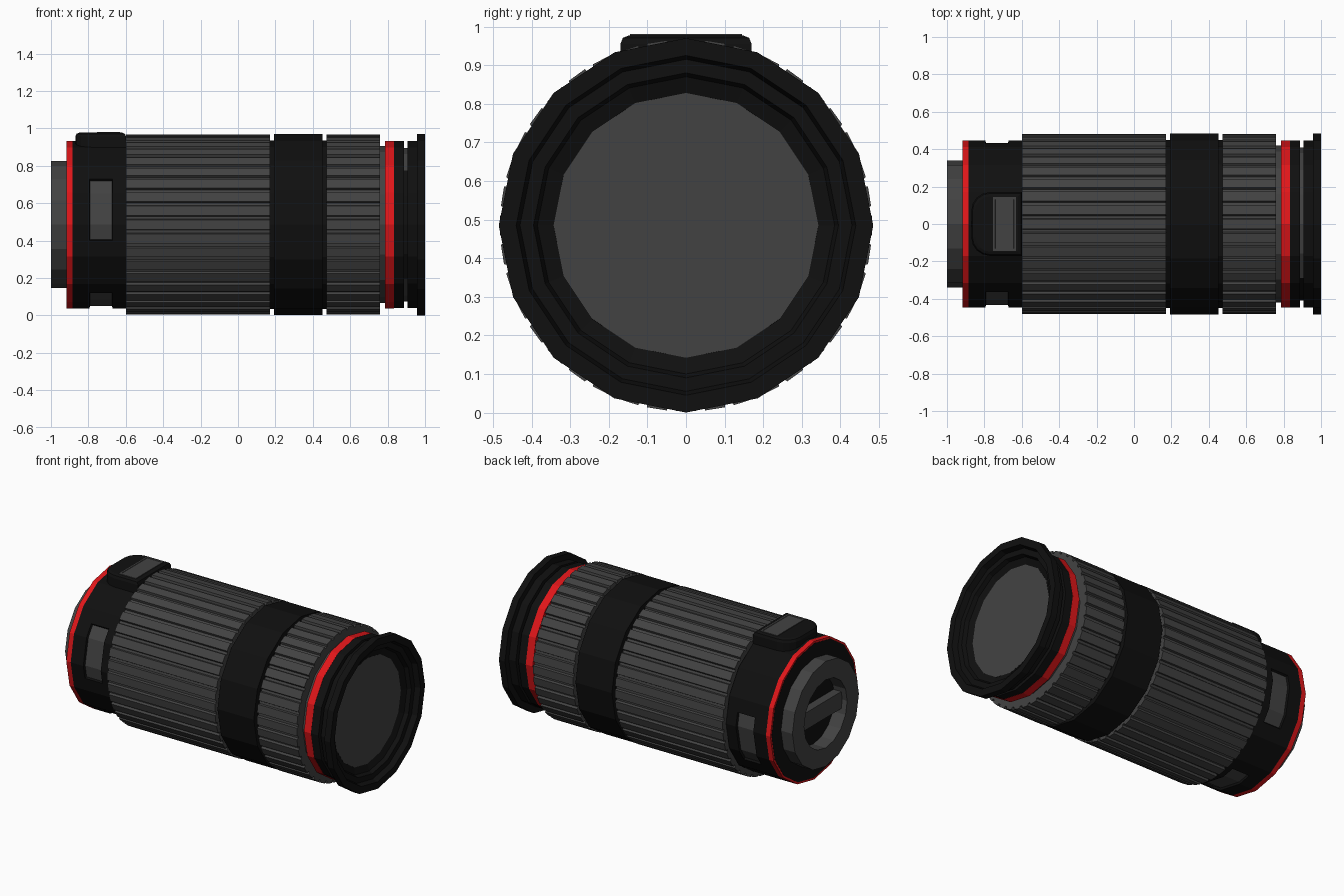
import bpy, bmesh, math
from mathutils import Matrix

if "Cube" in bpy.data.objects:
    bpy.data.objects.remove(bpy.data.objects["Cube"])

CZ = 0.485          # height of the optical axis
TAU = 2 * math.pi


def material(name, rgb):
    m = bpy.data.materials.new(name)
    m.diffuse_color = (*rgb, 1)
    m.use_nodes = True
    m.node_tree.nodes["Principled BSDF"].inputs["Base Color"].default_value = m.diffuse_color
    return m


BLACK = material("matte_black", (0.005, 0.005, 0.005))
GREY = material("rubber_grey", (0.055, 0.055, 0.055))
RED = material("accent_red", (0.75, 0.008, 0.01))


def finish(name, bm, mats):
    bmesh.ops.recalc_face_normals(bm, faces=bm.faces)
    me = bpy.data.meshes.new(name)
    bm.to_mesh(me)
    bm.free()
    for m in mats:
        me.materials.append(m)
    ob = bpy.data.objects.new(name, me)
    bpy.context.collection.objects.link(ob)
    return ob


# Cross-sections: lists of (angle, radius factor)
HEX16 = [(TAU * i / 16, 1) for i in range(16)]
HEX32 = [(TAU * i / 32, math.cos(TAU / 32) if i % 2 else 1) for i in range(32)]


def ribbed(count, depth):
    s = TAU / count
    return [((i + f) * s, k) for i in range(count)
            for f, k in ((-0.34, 1), (0.34, 1), (0.40, depth), (0.60, depth))]


def revolve_bm(profile, section=HEX16, cap_start=False, cap_end=False, close=False):
    bm = bmesh.new()
    rings = [[bm.verts.new((x, r * k * math.cos(a), CZ + r * k * math.sin(a)))
              for a, k in section] for x, r in profile]
    n = len(section)
    pairs = list(zip(rings, rings[1:])) + ([(rings[-1], rings[0])] if close else [])
    for p, q in pairs:
        for j in range(n):
            bm.faces.new((p[j], p[(j + 1) % n], q[(j + 1) % n], q[j]))
    if cap_start:
        bm.faces.new(rings[0]).material_index = 0
    if cap_end:
        bm.faces.new(rings[-1]).material_index = 1
    return bm


def revolve(name, profile, mats, **kw):
    return finish(name, revolve_bm(profile, **kw), mats)


def box_bm(lo, hi):
    bm = bmesh.new()
    size = [h - l for l, h in zip(lo, hi)]
    mid = [(h + l) / 2 for l, h in zip(lo, hi)]
    bmesh.ops.create_cube(bm, size=1, matrix=Matrix.Translation(mid) @ Matrix.Diagonal((*size, 1)))
    return bm


# Rear mount with hollow and crossbar
revolve("rear_mount", [(-0.90, 0.34), (-1.0, 0.34), (-1.0, 0.22), (-0.91, 0.22)],
        [GREY, BLACK], cap_end=True)
finish("rear_crossbar", box_bm((-0.965, -0.215, CZ - 0.055), (-0.90, 0.215, CZ + 0.055)), [GREY])
revolve("rear_plate", [(-0.918, 0.33), (-0.918, 0.435), (-0.90, 0.435)], [BLACK])
revolve("rear_red_ring", [(-0.917, 0.42), (-0.917, 0.447), (-0.885, 0.447), (-0.885, 0.42)],
        [RED], close=True)

# Rear barrel with recessed side and bottom panels, each turned by half a side
bm = revolve_bm([(-0.885, 0.447), (-0.795, 0.447), (-0.67, 0.447), (-0.59, 0.447)], section=HEX32)
bm.faces.ensure_lookup_table()
bmesh.ops.recalc_face_normals(bm, faces=bm.faces)
groups = [[bm.faces[32 + (start + i) % 32] for i in range(4)] for start in (13, 21, 29)]
for faces in groups:
    bmesh.ops.inset_region(bm, faces=faces, thickness=0.004, depth=-0.013, use_even_offset=True)
    for f in faces:
        f.material_index = 1
finish("rear_barrel", bm, [BLACK, GREY])

# Raised block on top of the rear barrel
bm = box_bm((-0.87, -0.17, 0.84), (-0.598, 0.17, 0.977))
corner = [e for e in bm.edges if all(abs(v.co.x + 0.87) < 1e-4 for v in e.verts)
          and abs(e.verts[0].co.z - e.verts[1].co.z) > 0.05]
bmesh.ops.bevel(bm, geom=corner, offset=0.1, segments=4, profile=0.5, affect='EDGES')
rim = [e for e in bm.edges if all(v.co.z > 0.97 for v in e.verts)]
bmesh.ops.bevel(bm, geom=rim, offset=0.022, segments=2, profile=0.5, affect='EDGES')
finish("top_block", bm, [BLACK])
bm = box_bm((-0.755, -0.145, 0.972), (-0.63, 0.145, 0.981))
top = [f for f in bm.faces if f.calc_center_median().z > 0.98]
bmesh.ops.inset_region(bm, faces=top, thickness=0.018, depth=0)
bmesh.ops.inset_region(bm, faces=top, thickness=0.002, depth=-0.003)
finish("top_block_plate", bm, [GREY])

# Inner core seen in the gaps between rings
revolve("inner_core", [(-0.6, 0.45), (0.7, 0.45)], [BLACK], cap_start=True)
revolve("front_neck", [(0.7, 0.42), (0.80, 0.42)], [GREY])

# Ribbed grips and the smooth ring between them
for name, x0, x1 in (("zoom_grip", -0.60, 0.172), ("focus_grip", 0.472, 0.758)):
    revolve(name, [(x0, 0.40), (x0, 0.482), (x1, 0.482), (x1, 0.40)], [GREY],
            section=ribbed(40, 0.97), close=True)
revolve("middle_ring", [(0.192, 0.44), (0.192, 0.484), (0.452, 0.484), (0.452, 0.44)],
        [BLACK], close=True)

# Front red ring and black collar
revolve("front_red_ring", [(0.785, 0.40), (0.785, 0.447), (0.835, 0.447), (0.835, 0.40)],
        [RED], close=True)
revolve("front_collar", [(0.835, 0.38), (0.835, 0.446), (0.888, 0.446), (0.888, 0.38)],
        [BLACK], close=True)

# Groove ring: grey except on the front quarter
bm = revolve_bm([(0.88, 0.41), (0.915, 0.41)])
for f in bm.faces:
    c = f.calc_center_median()
    f.material_index = 0 if -c.y > abs(c.z - CZ) else 1
finish("groove_ring", bm, [BLACK, GREY])

# Stepped front hood and glass
revolve("front_hood", [(0.906, 0.343), (0.906, 0.446), (0.957, 0.446), (0.957, 0.485),
                       (1.0, 0.485), (1.0, 0.44), (0.965, 0.43), (0.965, 0.395),
                       (0.94, 0.385), (0.925, 0.343)], [BLACK], close=True)
revolve("front_glass", [(0.90, 0.344), (0.926, 0.343)], [BLACK, GREY], cap_end=True)
